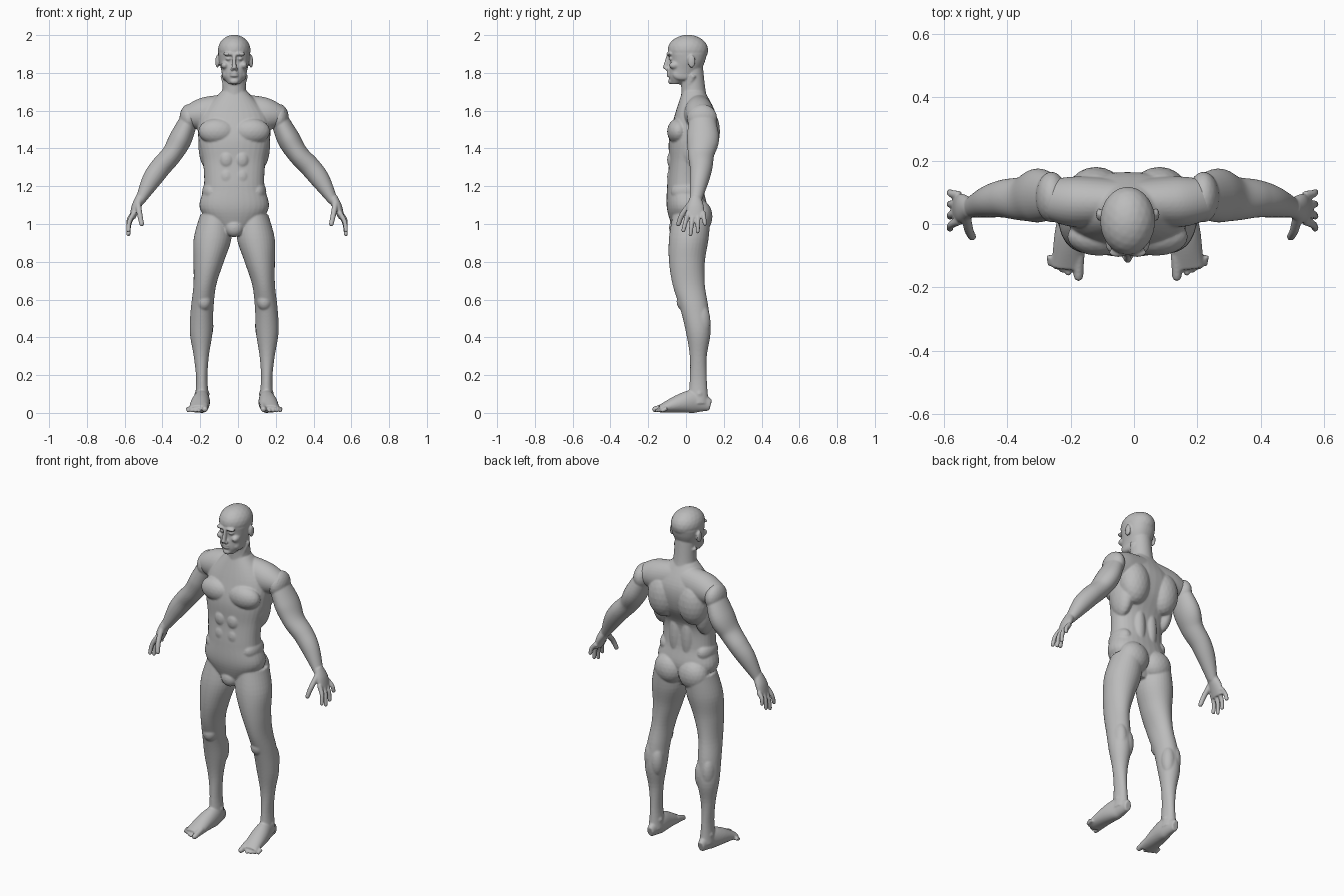
import bpy, bmesh, math
from mathutils import Vector, Matrix

X, Y, Z = Vector((1, 0, 0)), Vector((0, 1, 0)), Vector((0, 0, 1))
BODY_CENTRE = -.02 * X
SIDES = 32
RINGS = 40

cube = bpy.data.objects.get("Cube")
if cube:
    bpy.data.objects.remove(cube)

grey = (.5, .5, .5, 1)
skin = bpy.data.materials.new("plain_grey")
skin.use_nodes = True
skin.diffuse_color = grey
skin.node_tree.nodes["Principled BSDF"].inputs["Base Color"].default_value = grey


def sample(values, t):
    """Smooth curve through evenly spaced numbers or vectors, t from start to end."""
    last = len(values) - 1
    i = min(int(t * last), last - 1)
    f = t * last - i
    a, b, c, d = (values[min(max(j, 0), last)] for j in range(i - 1, i + 3))
    return b + (c - a + (2 * a - 5 * b + 4 * c - d + (3 * (b - c) + d - a) * f) * f) * f / 2


def superellipse(angle, power):
    """Direction on a rounded cross-section; a higher power is boxier."""
    return [math.copysign(abs(value) ** (2 / power), value)
            for value in (math.cos(angle), math.sin(angle))]


def loft(bm, path, wide, deep, side, normal=None, power=2):
    """Closed tube along a path; wide is the radius towards side, deep the other."""
    points = [Vector(p) for p in path]
    steps = [i / RINGS for i in range(RINGS + 1)]
    centres = [sample(points, t) for t in steps]
    rings = []
    for i, t in enumerate(steps):
        ahead, behind = centres[min(i + 1, RINGS)], centres[max(i - 1, 0)]
        along = normal or (ahead - behind).normalized()
        u = (side - along * side.dot(along)).normalized() * sample(wide, t)
        v = along.cross(u).normalized() * sample(deep, t)
        ring = []
        for k in range(SIDES):
            c, s = superellipse(math.tau * k / SIDES, power)
            ring.append(bm.verts.new(centres[i] + u * c + v * s))
        rings.append(ring)
    for lower, upper in zip(rings, rings[1:]):
        for k in range(SIDES):
            bm.faces.new((lower[k - 1], lower[k], upper[k], upper[k - 1]))
    bm.faces.new(rings[0])
    bm.faces.new(rings[-1])


def upright(bm, bottom, top, centre, width, front, back, power=2):
    """Level sections, evenly spaced in height, given by half width and front and back y."""
    count = len(width) - 1
    path = [(sample(centre, i / count), (f + b) / 2, bottom + (top - bottom) * i / count)
            for i, (f, b) in enumerate(zip(front, back))]
    depth = [(b - f) / 2 for f, b in zip(front, back)]
    loft(bm, path, width, depth, side=X, normal=Z, power=power)


def ball(bm, at, size):
    matrix = Matrix.Translation(at) @ Matrix.Diagonal((*size, 1))
    bmesh.ops.create_icosphere(bm, subdivisions=3, radius=1, matrix=matrix)


def digit(bm, path, radius):
    """Finger or toe with a slight taper and a rounded tip."""
    taper = (radius, radius * .8)
    loft(bm, path, taper, taper, side=X + Y / 3)
    ball(bm, at=path[-1], size=(radius * .8,) * 3)


def mirror(bm):
    everything = bm.verts[:] + bm.edges[:] + bm.faces[:]
    copy = bmesh.ops.duplicate(bm, geom=everything)["geom"]
    for item in copy:
        if isinstance(item, bmesh.types.BMVert):
            item.co.x *= -1


def finish(bm, name, voxel):
    """Fuse the overlapping parts into one smooth skin."""
    bmesh.ops.translate(bm, verts=bm.verts[:], vec=BODY_CENTRE)
    bmesh.ops.recalc_face_normals(bm, faces=bm.faces[:])
    mesh = bpy.data.meshes.new(name)
    bm.to_mesh(mesh)
    bm.free()
    mesh.materials.append(skin)
    mesh.shade_smooth()
    obj = bpy.data.objects.new(name, mesh)
    bpy.context.collection.objects.link(obj)
    fuse = obj.modifiers.new("fuse", 'REMESH')
    fuse.mode = 'VOXEL'
    fuse.voxel_size = voxel
    fuse.use_smooth_shade = True
    soften = obj.modifiers.new("soften", 'SMOOTH')
    soften.factor = .5
    soften.iterations = 6


def build_leg(bm):
    upright(bm, bottom=.05, top=1.05, centre=(.17, .17, .1),
            width=(.04, .03, .04, .06, .06, .06, .08, .1, .08),
            front=(.01, .02, .02, 0, -.03, -.07, -.09, -.09, -.07),
            back=(.12, .11, .11, .13, .12, .1, .1, .12, .13))
    ball(bm, at=(.16, -.01, .59), size=(.04, .04, .05))    # kneecap
    ball(bm, at=(.15, .09, .46), size=(.04, .04, .09))     # inner calf
    ball(bm, at=(.19, .08, .48), size=(.04, .05, .1))      # outer calf
    ball(bm, at=(.17, .07, .1), size=(.04, .03, .03))      # ankle bones


def build_foot(bm):
    loft(bm, path=[(.17, .13, .04), (.17, .05, .06), (.18, -.03, .05), (.19, -.14, .02)],
         wide=(.02, .04, .05, .05), deep=(.03, .06, .05, .02), side=X)
    for toe in range(5):
        big = toe == 0
        radius = .019 if big else .012
        x = (.155 if big else .168) + .019 * toe
        y = .01 * toe - .165
        digit(bm, [(x, -.1, radius * 2), (x, y, radius)], radius)


def build_torso_side(bm):
    ball(bm, at=(.09, -.04, 1.49), size=(.1, .06, .07))    # chest
    ball(bm, at=(.1, .1, 1.49), size=(.09, .08, .13))      # shoulder blade
    ball(bm, at=(.14, .04, 1.42), size=(.05, .08, .13))    # side of the back
    ball(bm, at=(.04, .06, 1.25), size=(.04, .04, .15))    # lower back
    ball(bm, at=(.12, 0, 1.17), size=(.05, .08, .06))      # flank
    ball(bm, at=(.08, .07, 1.04), size=(.09, .07, .09))    # buttock
    for height in (1.16, 1.25, 1.34):
        ball(bm, at=(.04, -.07, height), size=(.04, .03, .05))
    # Shoulder yoke, sloping down from the neck
    loft(bm, path=[(0, .07, 1.59), (.16, .07, 1.58), (.26, .08, 1.57)],
         wide=(.07, .08, .06), deep=(.1, .09, .05), side=Y)
    # Neck cord
    loft(bm, path=[(.02, -.02, 1.65), (.06, .04, 1.79)],
         wide=(.015, .015), deep=(.015, .015), side=X)


def build_face_side(bm):
    ball(bm, at=(.03, -.09, 1.9), size=(.03, .015, .01))       # brow
    ball(bm, at=(.03, -.08, 1.875), size=(.015, .012, .01))    # eye
    ball(bm, at=(.05, -.06, 1.84), size=(.02, .03, .02))       # cheekbone
    ball(bm, at=(.05, -.02, 1.79), size=(.015, .05, .03))      # jaw
    ball(bm, at=(.01, -.1, 1.82), size=(.01, .01, .01))        # nostril
    ball(bm, at=(.09, .03, 1.86), size=(.01, .02, .035))       # ear


def build_torso(bm):
    upright(bm, bottom=.95, top=1.7, centre=(0, 0),
            width=(.06, .18, .16, .165, .19, .18, .07),
            front=(-.06, -.1, -.1, -.09, -.09, -.06, -.02),
            back=(.06, .11, .09, .09, .15, .16, .1), power=2.3)
    ball(bm, at=(0, -.05, .98), size=(.05, .04, .05))


def build_head(bm):
    loft(bm, path=[(0, .05, 1.6), (0, .04, 1.7), (0, .03, 1.83)],
         wide=(.09, .065, .06), deep=(.08, .065, .06), side=X, normal=Z)
    upright(bm, bottom=1.74, top=1.9, centre=(0, 0),
            width=(.03, .06, .07, .08, .085),
            front=(-.08, -.09, -.09, -.085, -.09),
            back=(-.03, .04, .08, .1, .11), power=2.2)
    ball(bm, at=(0, .01, 1.92), size=(.087, .108, .082))       # cranium
    loft(bm, path=[(0, -.09, 1.9), (0, -.1, 1.86), (0, -.11, 1.82)],
         wide=(.01, .01, .014), deep=(.01, .013, .015), side=X)    # nose
    for height in (1.785, 1.8):
        ball(bm, at=(0, -.09, height), size=(.022, .013, .007))    # lips
    ball(bm, at=(0, -.08, 1.755), size=(.024, .015, .016))     # chin


def build_arm(name, sign, reach):
    """One arm and hand; reach sets how far the limb is held out from the shoulder."""
    bm = bmesh.new()

    def joint(out, y, z):
        return Vector((sign * (.25 + out * reach), y, z))

    # Upper arm and forearm
    loft(bm, path=[joint(-.03, .08, 1.6), joint(.03, .09, 1.46), joint(.08, .08, 1.37),
                   joint(.14, .08, 1.3), joint(.19, .07, 1.23), joint(.25, .05, 1.12)],
         wide=(.06, .085, .07, .06, .05, .03), deep=(.04, .06, .055, .055, .05, .025), side=Y)
    ball(bm, at=joint(-.01, .085, 1.56), size=(.05, .08, .075))
    # Palm
    loft(bm, path=[joint(.245, .05, 1.14), joint(.27, .05, 1.09), joint(.29, .05, 1.03)],
         wide=(.03, .045, .045), deep=(.027, .024, .015), side=Y)
    # Fingers and thumb
    for finger, tip_height in enumerate((.965, .945, .96, 1)):
        base = joint(.28, .01 + .027 * finger, 1.06)
        tip = joint(.31, .038 * finger - .014, tip_height)
        digit(bm, [base, base.lerp(tip, .5) + sign * X / 100, tip], .0135)
    digit(bm, [joint(.26, .025, 1.11), joint(.25, -.02, 1.05), joint(.24, -.04, 1)], .016)
    finish(bm, name, voxel=.0045)


body = bmesh.new()
build_leg(body)
build_foot(body)
build_torso_side(body)
build_face_side(body)
mirror(body)
build_torso(body)
build_head(body)
finish(body, "body", voxel=.005)

build_arm("left_arm", sign=1, reach=1.1)
build_arm("right_arm", sign=-1, reach=1)
